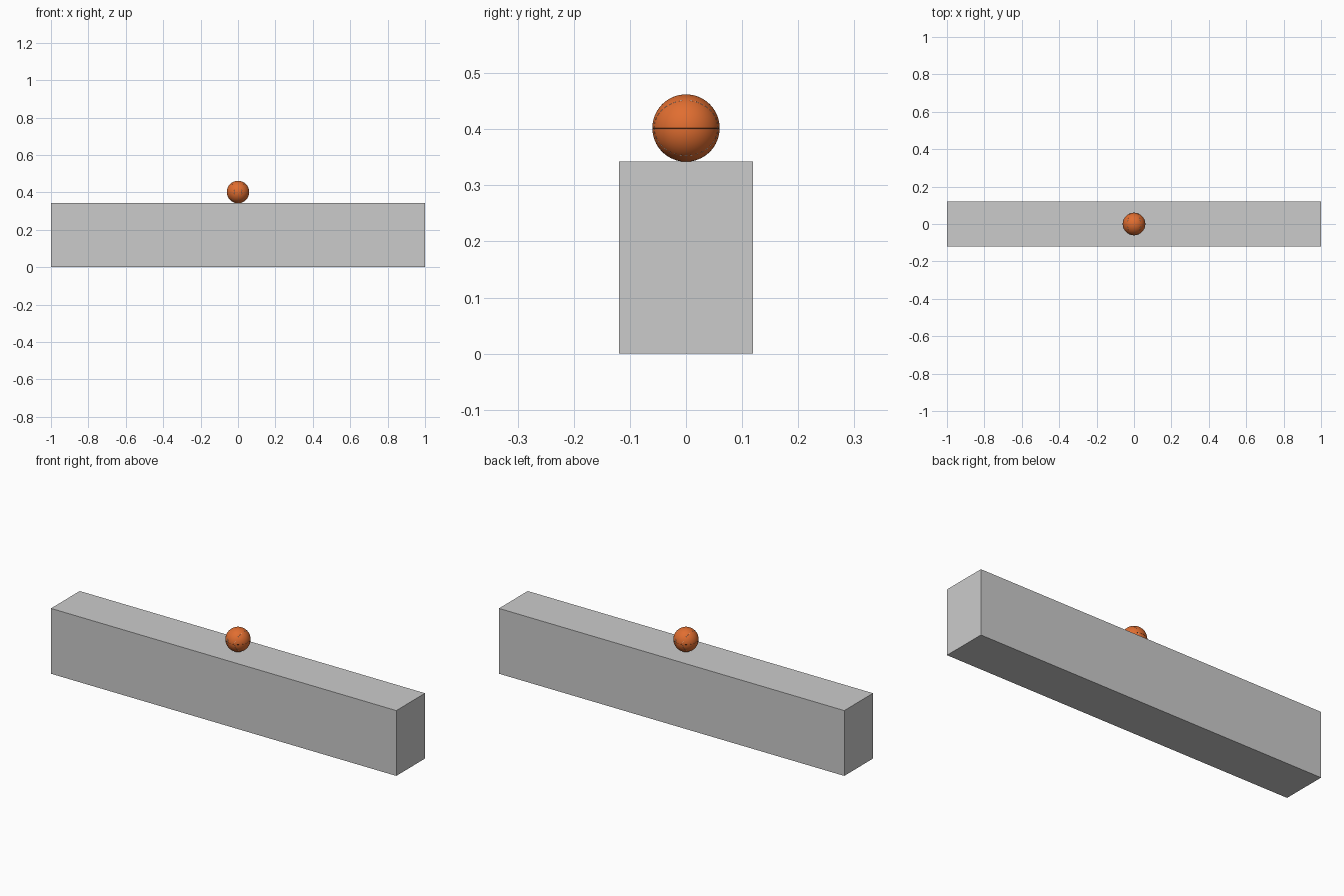
import bpy, math

if "Cube" in bpy.data.objects:
    bpy.data.objects.remove(bpy.data.objects["Cube"])

R, TOP = 0.06, 0.342
CZ = TOP + R


def material(name, rgb):
    m = bpy.data.materials.new(name)
    m.diffuse_color = (*rgb, 1)
    m.use_nodes = True
    m.node_tree.nodes["Principled BSDF"].inputs["Base Color"].default_value = m.diffuse_color
    return m


grey = material("grey", (0.6, 0.6, 0.6))
orange = material("orange", (0.75, 0.155, 0.03))
black = material("black", (0.02, 0.015, 0.012))
white = material("white", (0.8, 0.8, 0.8))


def lines(name, paths, depth, mat, cyclic=False):
    # thin round threads through lists of points
    cu = bpy.data.curves.new(name, 'CURVE')
    cu.dimensions = '3D'
    cu.bevel_depth = depth
    cu.bevel_resolution = 0
    cu.use_fill_caps = True
    for pts in paths:
        s = cu.splines.new('POLY')
        s.points.add(len(pts) - 1)
        for p, co in zip(s.points, pts):
            p.co = (*co, 1)
        s.use_cyclic_u = cyclic
    cu.materials.append(mat)
    ob = bpy.data.objects.new(name, cu)
    bpy.context.collection.objects.link(ob)


# long block
bpy.ops.mesh.primitive_cube_add(size=1, location=(0, 0, TOP / 2))
block = bpy.context.object
block.name = "block"
block.scale = (2, 0.238, TOP)
block.data.materials.append(grey)

# ball resting on the block
bpy.ops.mesh.primitive_uv_sphere_add(segments=64, ring_count=32, radius=R, location=(0, 0, CZ))
ball = bpy.context.object
ball.name = "ball"
ball.data.materials.append(orange)
bpy.ops.object.shade_smooth()

# dark seam round the middle
ring = [(R * math.cos(a), R * math.sin(a), CZ)
        for a in (2 * math.pi * i / 64 for i in range(64))]
lines("middle_seam", [ring], 0.0005, black, True)


# dashed stitching: one oval loop on each side of the ball
def stitch(t, side):
    y, z = 0.0567 * math.cos(t), 0.049 * math.sin(t)
    return (side * math.sqrt(R * R - y * y - z * z), y, CZ + z)


N = 36
step = 2 * math.pi / N
dashes = [[stitch((i + f) * step, side) for f in (-0.3, 0, 0.3)]
          for side in (-1, 1) for i in range(N)]
lines("stitching", dashes, 0.0005, white)
